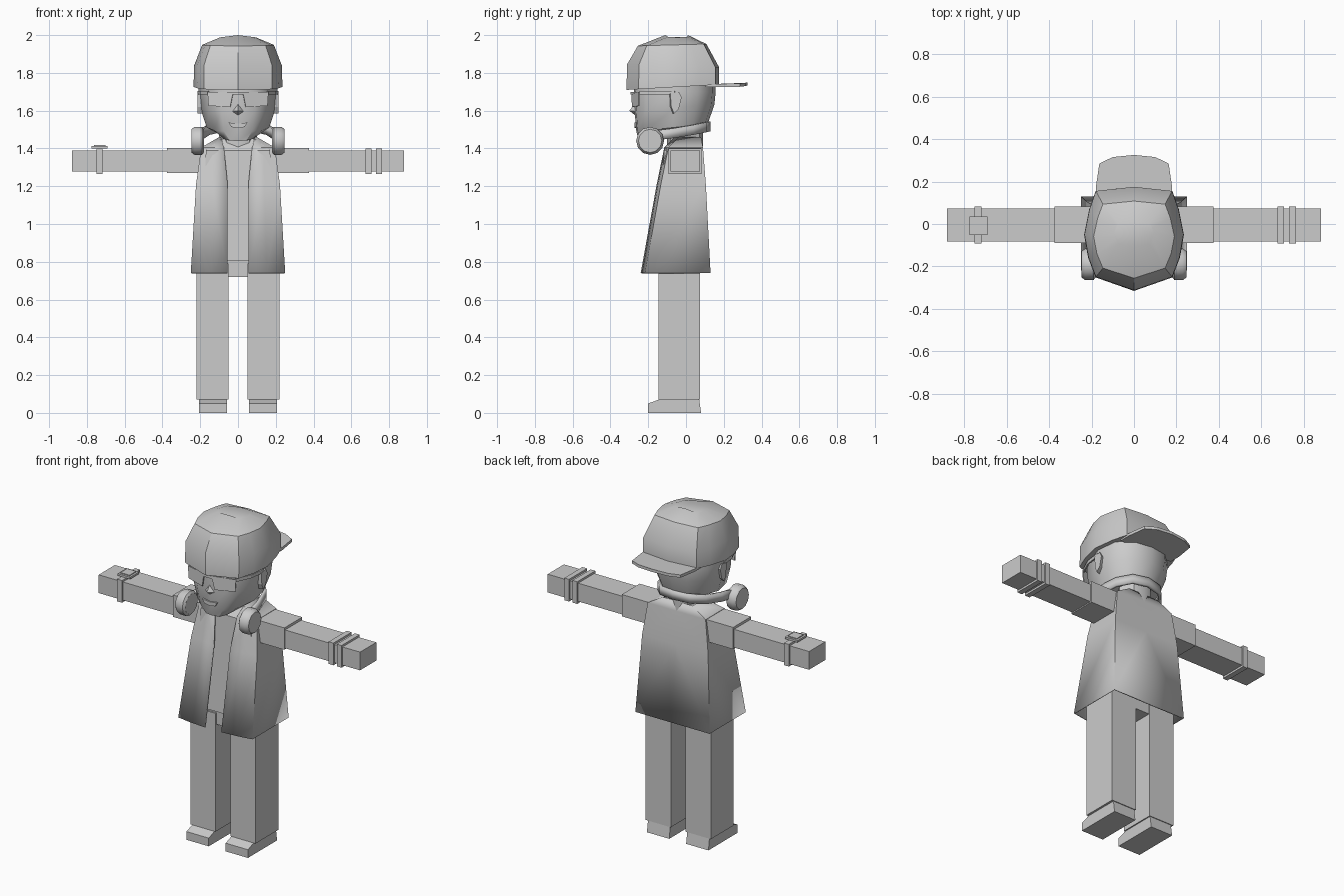
import bpy, bmesh, math
from mathutils import Vector

if "Cube" in bpy.data.objects:
    bpy.data.objects.remove(bpy.data.objects["Cube"])

grey = bpy.data.materials.new("light grey")
grey.diffuse_color = (0.6, 0.6, 0.6, 1)
grey.use_nodes = True
grey.node_tree.nodes["Principled BSDF"].inputs["Base Color"].default_value = grey.diffuse_color


def make(name, verts, faces, smooth=None, mirror=False, solid=0.0):
    me = bpy.data.meshes.new(name)
    me.from_pydata([tuple(v) for v in verts], [], faces)
    bm = bmesh.new()
    bm.from_mesh(me)
    bmesh.ops.remove_doubles(bm, verts=bm.verts, dist=1e-5)
    bmesh.ops.recalc_face_normals(bm, faces=bm.faces)
    bm.to_mesh(me)
    bm.free()
    me.materials.append(grey)
    ob = bpy.data.objects.new(name, me)
    bpy.context.collection.objects.link(ob)
    if mirror:
        m = ob.modifiers.new("mirror", 'MIRROR')
        m.use_clip = True
    if solid:
        s = ob.modifiers.new("thickness", 'SOLIDIFY')
        s.thickness = solid
    if smooth:
        bpy.ops.object.select_all(action='DESELECT')
        ob.select_set(True)
        bpy.context.view_layer.objects.active = ob
        bpy.ops.object.shade_smooth_by_angle(angle=math.radians(smooth))
    return ob


def loft(name, rings, smooth=None, mirror=False):
    """Closed tube through rings of equal length, with both ends filled."""
    n = len(rings[0])
    verts = [p for r in rings for p in r]
    faces = [(k * n + i, k * n + (i + 1) % n, (k + 1) * n + (i + 1) % n, (k + 1) * n + i)
             for k in range(len(rings) - 1) for i in range(n)]
    faces += [tuple(range(n)), tuple(range((len(rings) - 1) * n, len(rings) * n))]
    return make(name, verts, faces, smooth, mirror)


def rect(x0, x1, y0, y1, z):
    return [(x0, y0, z), (x1, y0, z), (x1, y1, z), (x0, y1, z)]


def box(name, x0, x1, y0, y1, z0, z1, mirror=False):
    return loft(name, [rect(x0, x1, y0, y1, z0), rect(x0, x1, y0, y1, z1)], mirror=mirror)


def section(half, hw, yf, yb, zf, zb):
    """Symmetric ring from a unit half outline, tilted from front to back."""
    full = half + [(-u, v) for u, v in half[-2:0:-1]]
    return [(u * hw, yf + v * (yb - yf), zf + v * (zb - zf)) for u, v in full]


# Legs, pelvis and shoes
box("leg", 0.05, 0.22, -0.145, 0.075, 0.07, 0.79, True)
box("pelvis", -0.21, 0.21, -0.135, 0.07, 0.72, 0.82)
shoe_side = [(-0.2, 0), (0.08, 0), (0.07, 0.07), (-0.145, 0.07), (-0.2, 0.05)]
loft("shoe", [[(x, y, z) for y, z in shoe_side] for x in (0.057, 0.207)], mirror=True)

# Shirt and neck
loft("shirt", [rect(-0.19, 0.19, -0.15, 0.08, 0.805), rect(-0.17, 0.17, -0.115, 0.075, 1.39),
               rect(-0.09, 0.09, -0.065, 0.07, 1.45)])
loft("neck", [section([(0, 0), (.6, .1), (1, .5), (.6, .9), (0, 1)], 0.1, -0.1, 0.09, z, z)
              for z in (1.4, 1.56)], 40)

# Open coat: rows of opening x, side x, front y, back y, height
rows = [(0.055, 0.25, -0.24, 0.13, 0.74), (0.055, 0.222, -0.155, 0.105, 1.21),
        (0.075, 0.195, -0.115, 0.09, 1.405), (0.09, 0.1, -0.06, 0.08, 1.46)]
cv = []
for xo, xs, yf, yb, z in rows:
    cv += [(xo, yf, z), ((xo + xs) / 2, yf + .007, z), (xs, yf + .022, z), (xs, yb, z), (0, yb, z)]
cf = [(5 * r + i, 5 * r + i + 1, 5 * r + i + 6, 5 * r + i + 5) for r in range(3) for i in range(4)]
make("coat", cv, cf, 30, True, 0.008)

# Sleeves and arms
box("sleeve", 0.16, 0.375, -0.09, 0.082, 1.27, 1.403, True)
box("arm", 0.3, 0.88, -0.083, 0.073, 1.277, 1.388, True)

# Wrist bands and watch
for x in (0.675, 0.73):
    box("bracelet", x, x + 0.032, -0.092, 0.082, 1.265, 1.4)
box("watch_strap", -0.75, -0.717, -0.092, 0.082, 1.265, 1.4)
box("watch_case", -0.775, -0.69, -0.052, 0.035, 1.4, 1.412)
box("watch_dial", -0.763, -0.702, -0.04, 0.023, 1.41, 1.417)

# Head
head_half = [(0, 0), (.45, .02), (.76, .14), (1, .5), (.9, .78), (.5, .96), (0, 1)]
head = [(0.1, -0.25, 0.0, 1.44, 1.51), (0.165, -0.263, 0.115, 1.49, 1.53),
        (0.2, -0.272, 0.15, 1.6, 1.63), (0.21, -0.275, 0.157, 1.7, 1.7),
        (0.205, -0.27, 0.155, 1.8, 1.8)]
loft("head", [section(head_half, *r) for r in head], 40)

# Nose, mouth and ears
make("nose", [(0, -0.268, 1.64), (-0.036, -0.262, 1.595), (0.036, -0.262, 1.595),
              (0, -0.262, 1.57), (0, -0.3, 1.6)],
     [(0, 1, 4), (0, 4, 2), (1, 3, 4), (3, 2, 4), (0, 2, 3, 1)])
lips = [(-0.05, 1.537), (0, 1.532), (0.05, 1.537), (0.035, 1.513), (0, 1.508), (-0.035, 1.513)]
loft("mouth", [[(x, y, z) for x, z in lips] for y in (-0.262, -0.273)])
ear = [(-0.095, 1.69), (-0.05, 1.7), (-0.035, 1.67), (-0.05, 1.61), (-0.075, 1.585), (-0.09, 1.62)]
loft("ear", [[(x, y + dy, z) for y, z in ear] for x, dy in ((0.17, 0), (0.215, 0.012))], mirror=True)

# Glasses: wrapped lenses, top bar and temples
lens = [(0.0, -0.287, 1.70), (0.16, -0.245, 1.70), (0.155, -0.245, 1.625),
        (0.04, -0.28, 1.62), (0.027, -0.284, 1.685), (0, -0.287, 1.685)]
make("glasses_lens", lens, [tuple(range(6))], None, True, 0.006)
make("glasses_temple", [(0.16, -0.247, 1.685), (0.16, -0.247, 1.705), (0.2, -0.16, 1.705),
                        (0.2, -0.16, 1.685), (0.214, -0.06, 1.705), (0.214, -0.06, 1.685)],
     [(0, 1, 2, 3), (3, 2, 4, 5)], None, True, 0.008)

# Backward cap: faceted crown and brim
cap_half = [(0, 0), (.77, .13), (.92, .32), (1, .54), (.9, .78), (.77, .96), (0, 1)]
crown = [(0.235, -0.315, 0.175, 1.71, 1.738), (0.233, -0.312, 0.175, 1.845, 1.83),
         (0.19, -0.255, 0.108, 1.943, 1.953)]
rings = [section(cap_half, *r) for r in crown]
ridge = [(u * 0.095, -0.05 + (v - .5) * 0.12, 2.0 - abs(u) * 0.012)
         for u, v in cap_half + [(-a, b) for a, b in cap_half[-2:0:-1]]]
loft("cap_crown", rings + [ridge], 32)
outer = [(0.18, 0.1), (0.18, 0.17), (0.163, 0.285), (0.1, 0.315), (0, 0.325)]
outline = outer + [(-x, y) for x, y in outer[-2::-1]]
loft("cap_brim", [[(x, y, z - 0.25 * x * x) for x, y in outline] for z in (1.733, 1.75)])

# Headphones resting around the neck
def ring(x, r):
    return [(x, -0.19 + r * math.cos(a), 1.44 + r * math.sin(a))
            for a in (math.tau * i / 12 for i in range(12))]


loft("headphone_cup", [ring(0.18, 0.06), ring(0.19, 0.074), ring(0.23, 0.074), ring(0.247, 0.062)],
     35, True)
path = [(0.21, -0.19, 1.465), (0.195, -0.07, 1.48), (0.165, 0.04, 1.498), (0.1, 0.11, 1.512), (0, 0.13, 1.517)]
bv = [(x, y, z + s) for x, y, z in path for s in (-0.026, 0.026)]
make("headphone_band", bv, [(2 * i, 2 * i + 1, 2 * i + 3, 2 * i + 2) for i in range(4)], 40, True, 0.018)
